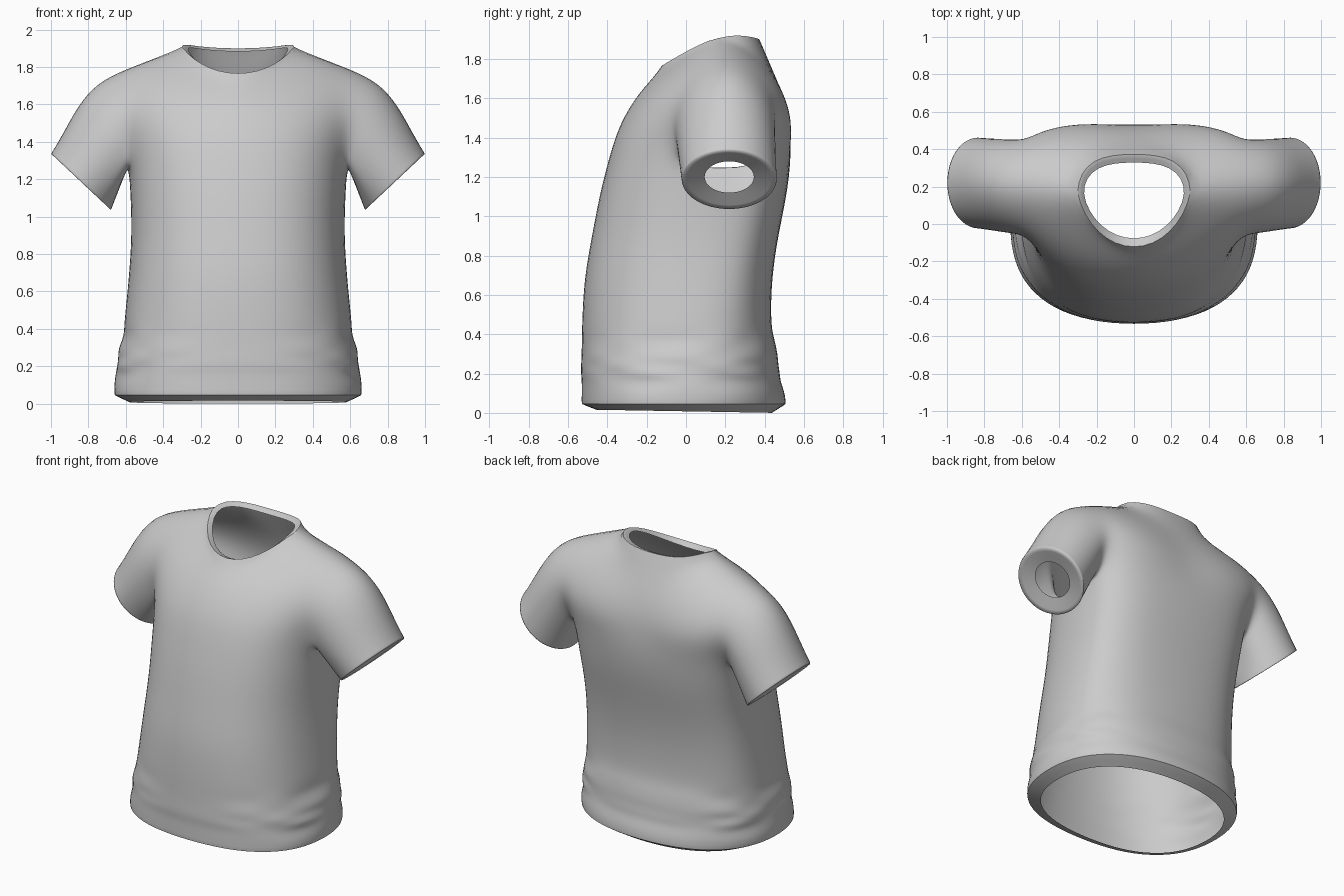
import bpy, bmesh, math
from mathutils import Vector

if "Cube" in bpy.data.objects:
    bpy.data.objects.remove(bpy.data.objects["Cube"])

bm = bmesh.new()
crease = bm.edges.layers.float.new('crease_edge')
V = lambda x, y, z: bm.verts.new((x, y, z))


def bridge(a, b, closed=False):
    """Quads between two equal rows of vertices."""
    n = len(a)
    for i in range(n if closed else n - 1):
        j = (i + 1) % n
        bm.faces.new((a[i], a[j], b[j], b[i]))


def sharpen(row, amount, closed=False, smooth=False):
    n = len(row)
    for i in range(n if closed else n - 1):
        e = bm.edges.get((row[i], row[(i + 1) % n]))
        e[crease] = amount
        e.smooth = smooth


# Torso half rings: z, half width, front y, back y
RINGS = [(0.045, .66, -.527, .505), (0.10, .662, -.527, .50), (0.16, .645, -.527, .478),
         (0.20, .65, -.53, .474), (0.245, .64, -.53, .466), (0.29, .635, -.528, .465),
         (0.36, .61, -.526, .450), (0.42, .608, -.525, .434), (0.52, .598, -.522, .428),
         (0.70, .58, -.511, .435), (0.90, .567, -.474, .465), (1.10, .572, -.437, .508),
         (1.28, .583, -.392, .53)]


def half_ring(z, hw, yf, yb):
    t = z / 1.28
    y0 = -.02 + .20 * t
    row = []
    for j in range(11):
        a = math.radians(18 * j)
        front = j <= 5
        p = 2 / (2.4 if front else 2.25 + .85 * t)
        s, c = abs(math.sin(a)) ** p, abs(math.cos(a)) ** p
        if j in (0, 10):
            s = 0.0
        x = hw * s * 1.014
        y = y0 + c * ((yf if front else yb) - y0) * 1.02
        if 0.12 < z < 0.4:          # slanted cloth folds near the hem sides
            k = .018 * s * s * math.sin(2.3 * j + 55 * z)
            x += k * s
            y += k * c * (-1 if front else 1)
        row.append(V(x, y, z))
    return row


rows = [half_ring(*r) for r in RINGS]
for a, b in zip(rows, rows[1:]):
    bridge(a, b)

# Hem turned inwards
hem = [V(v.co.x * .88, v.co.y * .86, .008 - .015 * v.co.y) for v in rows[0]]
bridge(hem, rows[0])
sharpen(rows[0], .9)

# Chest and back panels: centre, middle and armhole points for each row
FRONT = [((0, -.36, 1.42), (.365, -.282, 1.42), (.575, -.055, 1.39)),
         ((0, -.315, 1.52), (.355, -.23, 1.54), (.585, -.065, 1.50)),
         ((0, -.26, 1.61), (.345, -.142, 1.67), (.592, -.04, 1.61)),
         ((0, -.195, 1.69), (.325, 0, 1.80), (.605, .06, 1.735))]
BACK = [((0, .525, 1.42), (.38, .53, 1.42), (.58, .41, 1.39)),
        ((0, .512, 1.53), (.375, .528, 1.53), (.59, .455, 1.50)),
        ((0, .482, 1.64), (.36, .483, 1.65), (.597, .445, 1.61)),
        ((0, .435, 1.77), (.34, .385, 1.79), (.61, .36, 1.735))]


def panel_row(c, m, a):
    c, m, a = Vector(c), Vector(m), Vector(a)
    pts = (c, c * .375 + m * .75 - a * .125, m, m * .75 + a * .375 - c * .125, a)
    return [V(*p) for p in pts]


shoulder = [V(.334, .18, 1.938), V(.46, .2, 1.865), V(.63, .21, 1.80)]
neck_front = [V(0, -.15, 1.75), V(.205, -.065, 1.803)]
neck_back = [V(0, .378, 1.898), V(.235, .36, 1.912)]
front = [rows[-1][:5]] + [panel_row(*r) for r in FRONT] + [neck_front + shoulder]
back = [rows[-1][:5:-1]] + [panel_row(*r) for r in BACK] + [neck_back + shoulder]
for panel in (front, back):
    for a, b in zip(panel, panel[1:]):
        bridge(a, b)

# Neck edge turned inwards
neck = neck_front + [shoulder[0]] + neck_back[::-1]
lip = [V(v.co.x * .9, .13 + (v.co.y - .13) * .82, v.co.z - .02) for v in neck]
bridge(neck, lip)
sharpen(neck, .9)

# Sleeve from the armhole to the cuff
hole = [rows[-1][5]] + [r[4] for r in front] + [r[4] for r in back[-2::-1]]
n = len(hole)
centre = Vector((.84, .22, 1.185))
up = Vector((.73, 0, .684))
axis = Vector((.684, 0, -.73))


def cuff(k, ru, rv, push=0):
    a = math.tau * k / n
    return centre + axis * push - up * ru * math.cos(a) - Vector((0, rv * math.sin(a), 0))


prev = hole
for t, swell in ((.25, .062), (.5, .06), (.75, .027), (.93, .005), (1, 0)):
    ring = []
    for k in range(n):
        p = hole[k].co.lerp(cuff(k, .23, .253), t)
        rise = max(0, -math.cos(math.tau * k / n))
        ring.append(V(*(p + Vector((.7, 0, .7)) * rise * swell)))
    bridge(prev, ring, True)
    prev = ring
inner = [V(*cuff(k, .122, .131, -.02)) for k in range(n)]
bridge(prev, inner, True)
sharpen(prev, .8, True, True)

bmesh.ops.recalc_face_normals(bm, faces=bm.faces)
for f in bm.faces:
    f.smooth = True
mesh = bpy.data.meshes.new("shirt")
bm.to_mesh(mesh)
bm.free()
shirt = bpy.data.objects.new("shirt", mesh)
bpy.context.collection.objects.link(shirt)

# Mirror to the other side, then smooth
mir = shirt.modifiers.new("mirror", 'MIRROR')
mir.use_axis[0] = True
mir.merge_threshold = 0.001
sub = shirt.modifiers.new("smooth", 'SUBSURF')
sub.levels = sub.render_levels = 2
